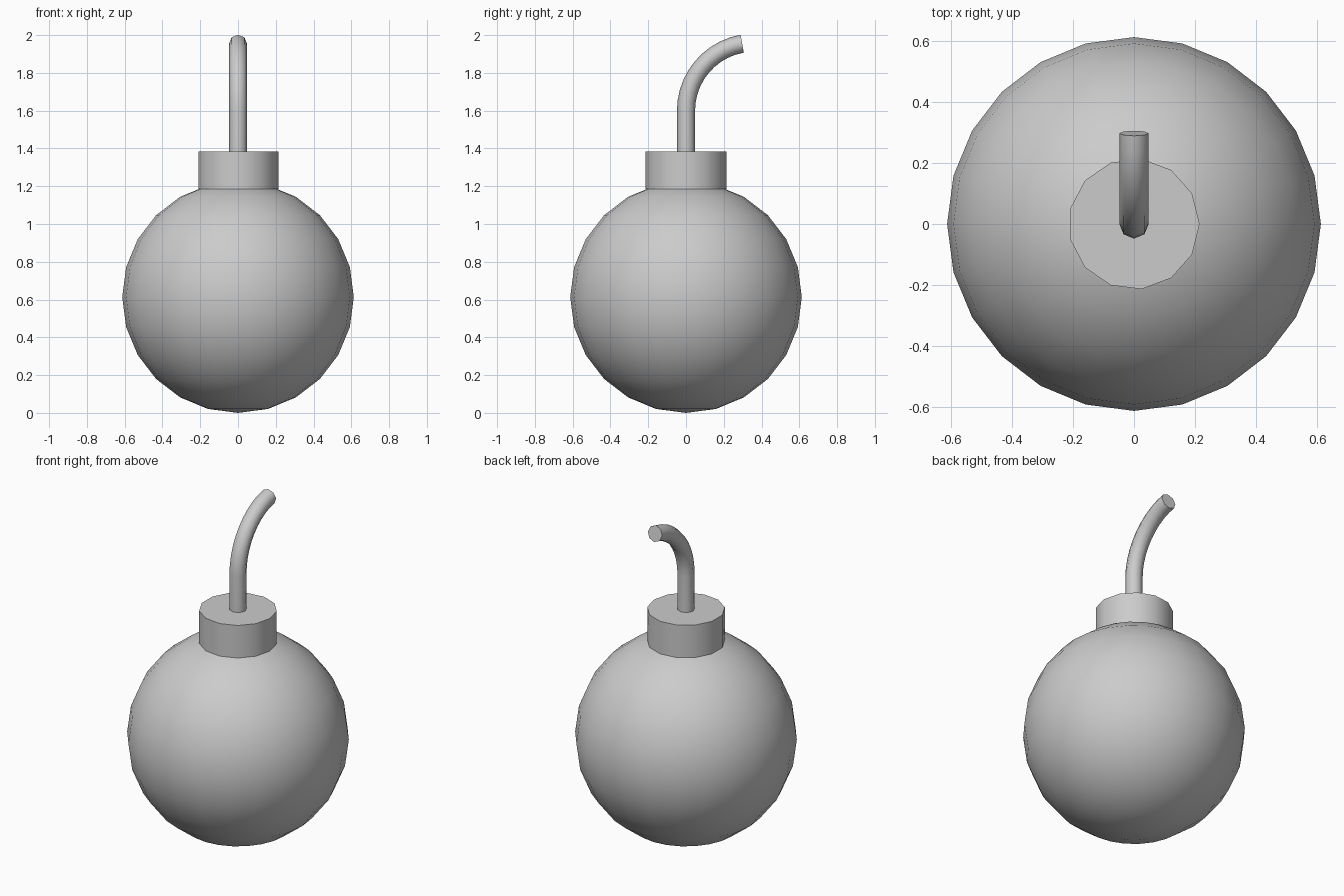
import bpy, bmesh, math
from mathutils import Vector

if "Cube" in bpy.data.objects:
    bpy.data.objects.remove(bpy.data.objects["Cube"])


def smooth(obj, angle):
    bpy.ops.object.select_all(action='DESELECT')
    obj.select_set(True)
    bpy.context.view_layer.objects.active = obj
    bpy.ops.object.shade_smooth_by_angle(angle=math.radians(angle))


# round body
R = 0.613
bpy.ops.mesh.primitive_uv_sphere_add(segments=24, ring_count=12, radius=R, location=(0, 0, R))
body = bpy.context.object
body.name = "body"
smooth(body, 40)

# thirteen-sided neck, one corner pointing along +x
SIDES = 13
NECK_R, NECK_BOTTOM, NECK_TOP = 0.215, 1.185, 1.383
bpy.ops.mesh.primitive_cylinder_add(vertices=SIDES, radius=NECK_R, depth=NECK_TOP - NECK_BOTTOM,
                                    location=(0, 0, (NECK_TOP + NECK_BOTTOM) / 2),
                                    rotation=(0, 0, -math.pi / 2))
neck = bpy.context.object
neck.name = "neck"
smooth(neck, 30)

# fuse: straight stem, then an arc bending towards +y
FUSE_R, BEND, START = 0.048, 0.36, 1.6
path = [(0.0, 1.36, 0.0)]
for i in range(11):
    a = math.radians(80) * i / 10
    path.append((BEND * (1 - math.cos(a)), START + BEND * math.sin(a), a))

bm = bmesh.new()
rings = []
for y, z, a in path:
    normal = Vector((0, -math.cos(a), math.sin(a)))
    ring = []
    for k in range(8):
        t = math.tau * k / 8
        ring.append(bm.verts.new(Vector((0, y, z)) + FUSE_R * (
            math.cos(t) * Vector((1, 0, 0)) + math.sin(t) * normal)))
    rings.append(ring)
for lower, upper in zip(rings, rings[1:]):
    for k in range(8):
        n = (k + 1) % 8
        bm.faces.new((lower[k], lower[n], upper[n], upper[k]))
bm.faces.new(rings[0])
bm.faces.new(rings[-1])
bmesh.ops.recalc_face_normals(bm, faces=bm.faces)
mesh = bpy.data.meshes.new("fuse")
bm.to_mesh(mesh)
bm.free()
fuse = bpy.data.objects.new("fuse", mesh)
bpy.context.collection.objects.link(fuse)
smooth(fuse, 50)
